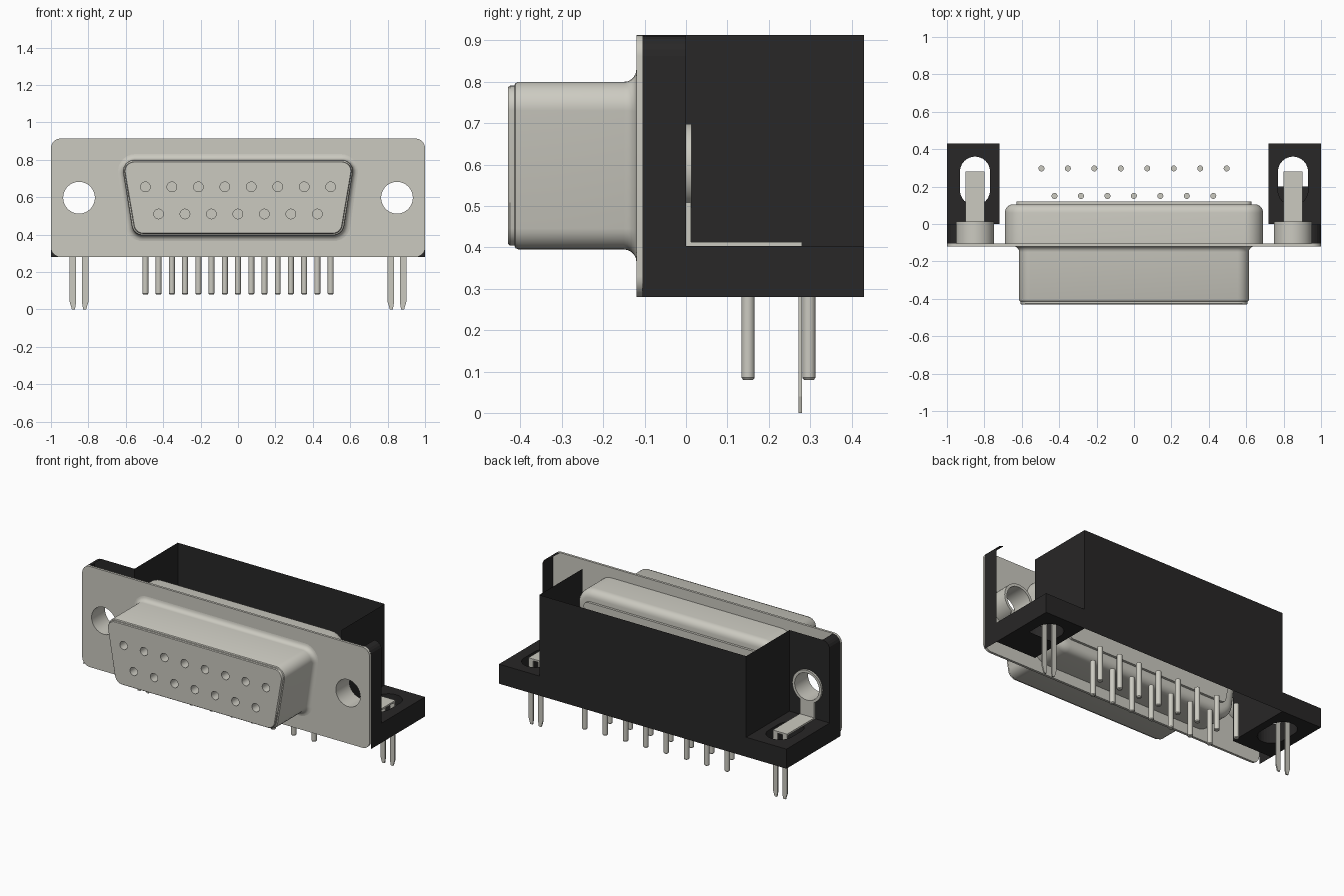
import bpy, bmesh, math
from mathutils import Vector

if "Cube" in bpy.data.objects:
    bpy.data.objects.remove(bpy.data.objects["Cube"])


def material(name, rgb, metallic=0.0):
    m = bpy.data.materials.new(name)
    m.use_nodes = True
    m.diffuse_color = (*rgb, 1)
    m.node_tree.nodes["Principled BSDF"].inputs["Base Color"].default_value = (*rgb, 1)
    return m


METAL = material("warm grey metal", (0.60, 0.59, 0.53))
BLACK = material("black plastic", (0.021, 0.020, 0.020))


def finish(bm, name, mat, smooth=True, normals=True):
    if normals:
        bmesh.ops.recalc_face_normals(bm, faces=bm.faces[:])
    me = bpy.data.meshes.new(name)
    bm.to_mesh(me)
    bm.free()
    me.materials.append(mat)
    ob = bpy.data.objects.new(name, me)
    bpy.context.collection.objects.link(ob)
    if smooth:
        select(ob)
        bpy.ops.object.shade_smooth_by_angle(angle=math.radians(35))
    return ob


def select(ob):
    bpy.ops.object.select_all(action='DESELECT')
    ob.select_set(True)
    bpy.context.view_layer.objects.active = ob


def rounded(corners, radius, steps=6):
    """2D polygon with circular corners; radius may be one value per corner."""
    pts = [Vector(c) for c in corners]
    rs = radius if isinstance(radius, (list, tuple)) else [radius] * len(pts)
    out = []
    for i, (p, r) in enumerate(zip(pts, rs)):
        if r == 0:
            out.append(p)
            continue
        a = (pts[i - 1] - p).normalized()
        b = (pts[(i + 1) % len(pts)] - p).normalized()
        half = a.angle(b) / 2
        c = p + (a + b).normalized() * r / math.sin(half)
        s, e = p + a * r / math.tan(half) - c, p + b * r / math.tan(half) - c
        out += [c + s.lerp(e, k / steps).normalized() * r for k in range(steps + 1)]
    return out


def circle(x, z, r, n=32):
    return [Vector((x + r * math.cos(2 * math.pi * i / n), z + r * math.sin(2 * math.pi * i / n)))
            for i in range(n)]


def at_y(loop, y):
    return [(p.x, y, p.y) for p in loop]


def at_z(loop, z):
    return [(p.x, p.y, z) for p in loop]


def loft(bm, loops, wrap=False):
    """Skin closed 3D loops, capped at both ends or wrapped into a ring."""
    rings = [[bm.verts.new(p) for p in l] for l in loops]
    pairs = list(zip(rings, rings[1:])) + ([(rings[-1], rings[0])] if wrap else [])
    for A, B in pairs:
        for i in range(len(A)):
            j = (i + 1) % len(A)
            bm.faces.new((A[i], A[j], B[j], B[i]))
    if not wrap:
        bm.faces.new(rings[0])
        bm.faces.new(rings[-1])


def strip(bm, a, b, closed=False):
    """Thin wall between two matching point rows."""
    A, B = [bm.verts.new(p) for p in a], [bm.verts.new(p) for p in b]
    for i in range(len(A) if closed else len(A) - 1):
        j = (i + 1) % len(A)
        bm.faces.new((A[i], A[j], B[j], B[i]))


def sheet(bm, loops):
    """Flat panel; loops after the first are holes."""
    edges = []
    for l in loops:
        v = [bm.verts.new(p) for p in l]
        edges += [bm.edges.new((v[i - 1], v[i])) for i in range(len(v))]
    bmesh.ops.triangle_fill(bm, use_beauty=True, use_dissolve=False, edges=edges)


def box(bm, x0, x1, y0, y1, z0, z1):
    rect = [Vector(p) for p in ((x0, y0), (x1, y0), (x1, y1), (x0, y1))]
    loft(bm, [at_z(rect, z0), at_z(rect, z1)])


def cut(ob, cutter):
    mod = ob.modifiers.new("holes", 'BOOLEAN')
    mod.operation, mod.solver, mod.object = 'DIFFERENCE', 'EXACT', cutter
    select(ob)
    bpy.ops.object.modifier_apply(modifier=mod.name)
    bpy.data.objects.remove(cutter)
    bpy.ops.object.shade_smooth_by_angle(angle=math.radians(35))


def d_shape(top, bottom, z0, z1, r, off=0.0):
    return rounded([(-bottom - off, z0 - off), (bottom + off, z0 - off),
                    (top + off, z1 + off), (-top - off, z1 + off)], r + off)


QUARTER = [math.pi / 2 * k / 5 for k in range(6)]
PITCH = 0.1415
# (first x, count, socket height, tail y) for each contact row
ROWS = [(-0.495, 8, 0.655, 0.297), (-0.425, 7, 0.51, 0.15)]

# Front shell with flared base and socket holes
profile = [(-0.11, 0.03)]
profile += [(-0.12 - 0.03 * (1 - math.cos(a)), 0.03 * (1 - math.sin(a))) for a in QUARTER]
profile += [(-0.405, 0), (-0.412, -0.003), (-0.415, -0.009), (-0.425, -0.009), (-0.43, -0.013)]
bm = bmesh.new()
loft(bm, [at_y(d_shape(0.625, 0.56, 0.395, 0.80, 0.06, o), y) for y, o in profile])
front_shell = finish(bm, "front_shell", METAL)
bm = bmesh.new()
for x0, n, z, _ in ROWS:
    for i in range(n):
        c = x0 + i * PITCH
        loft(bm, [at_y(circle(c, z, 0.026, 20), y) for y in (-0.5, -0.35)])
cut(front_shell, finish(bm, "socket_cutter", METAL))

# Rear shell with rounded back edge and raised insert
profile = [(-0.107, 0)]
profile += [(0.06 + 0.045 * math.sin(a), -0.045 * (1 - math.cos(a))) for a in QUARTER]
profile += [(0.105, -0.07), (0.12, -0.07)]
bm = bmesh.new()
loft(bm, [at_y(d_shape(0.705, 0.635, 0.345, 0.85, 0.10, o), y) for y, o in profile])
finish(bm, "rear_shell", METAL)

# Flange plate with mounting holes
bm = bmesh.new()
outline = rounded([(-1, 0.28), (1, 0.28), (1, 0.913), (-1, 0.913)], 0.05)
loft(bm, [at_y(outline, -0.12), at_y(outline, -0.105)])
plate = finish(bm, "flange_plate", METAL)
bm = bmesh.new()
for s in (-1, 1):
    loft(bm, [at_y(circle(s * 0.85, 0.597, 0.085), y) for y in (-0.2, 0.0)])
cut(plate, finish(bm, "mount_cutter", METAL))

# Contact tails
bm = bmesh.new()
for x0, n, _, y in ROWS:
    for i in range(n):
        c = x0 + i * PITCH
        loft(bm, [at_z(circle(c, y, r, 16), z)
                  for z, r in ((0.08, 0.012), (0.085, 0.016), (0.30, 0.016))])
finish(bm, "contact_tails", METAL)

for s, side in ((1, "left"), (-1, "right")):
    # Threaded sleeve behind each mounting hole
    bm = bmesh.new()
    out, inn = circle(s * 0.85, 0.597, 0.102), circle(s * 0.85, 0.597, 0.085)
    loft(bm, [at_y(out, -0.106), at_y(out, 0.013), at_y(inn, 0.013), at_y(inn, -0.106)], wrap=True)
    finish(bm, side + "_mount_sleeve", METAL)

    # Board-lock bracket: upright tab, foot strip and two tapered prongs
    bm = bmesh.new()
    xa, xb = sorted((s * 0.80, s * 0.90))
    box(bm, xa, xb, 0.0, 0.012, 0.402, 0.51)
    box(bm, xa, xb, 0.0, 0.28, 0.402, 0.413)
    for edge, d in ((xa, 1), (xb, -1)):
        prong = [Vector(p) for p in ((edge, 0.41), (edge, 0.04), (edge + d * 0.012, 0),
                                     (edge + d * 0.028, 0), (edge + d * 0.033, 0.03),
                                     (edge + d * 0.033, 0.41))]
        loft(bm, [at_y(prong, 0.272), at_y(prong, 0.28)])
    finish(bm, side + "_board_lock", METAL, smooth=False)

    # Mounting foot: thin plastic walls around a slot
    bm = bmesh.new()
    foot = [Vector((s * x, y)) for x, y in ((0.72, 0), (1, 0), (1, 0.43), (0.72, 0.43))]

    def slot(y0):
        r = 0 if y0 > 0.15 else 0.08
        return rounded([(s * 0.77, y0), (s * 0.93, y0), (s * 0.93, 0.36), (s * 0.77, 0.36)],
                       [r * 0.99, r * 0.99, 0.079, 0.079], 8)
    full = slot(0.10)
    sheet(bm, [at_z(foot, 0.403), at_z(full, 0.403)])
    sheet(bm, [at_z(foot, 0.28), at_z(slot(0.20) if s > 0 else full, 0.28)])
    strip(bm, at_z(full, 0.403), at_z(full, 0.28), closed=True)
    strip(bm, at_z(foot[1:], 0.403), at_z(foot[1:], 0.28))

    # Upright side wall curling over at the top
    arc = [(s * (0.95 + 0.05 * math.cos(a)), 0.863 + 0.05 * math.sin(a)) for a in QUARTER]
    edge = [Vector(p) for p in [(s, 0.28)] + arc]
    strip(bm, at_y(edge, -0.105), at_y(edge, 0.0))
    # Back panel, on the right upright only
    if s < 0:
        panel = [Vector(p) for p in [(s, 0.403)] + arc + [(s * 0.72, 0.913), (s * 0.72, 0.403)]]
        sheet(bm, [at_y(panel, 0.0), at_y(circle(s * 0.85, 0.597, 0.10), 0.0)])
    finish(bm, side + "_mounting_foot", BLACK, smooth=False)

# Open hood: back wall and two side walls
bm = bmesh.new()
hood = [Vector(p) for p in ((-0.72, 0), (-0.72, 0.43), (0.72, 0.43), (0.72, 0))]
strip(bm, at_z(hood, 0.28), at_z(hood, 0.913))
finish(bm, "rear_hood", BLACK, smooth=False)
